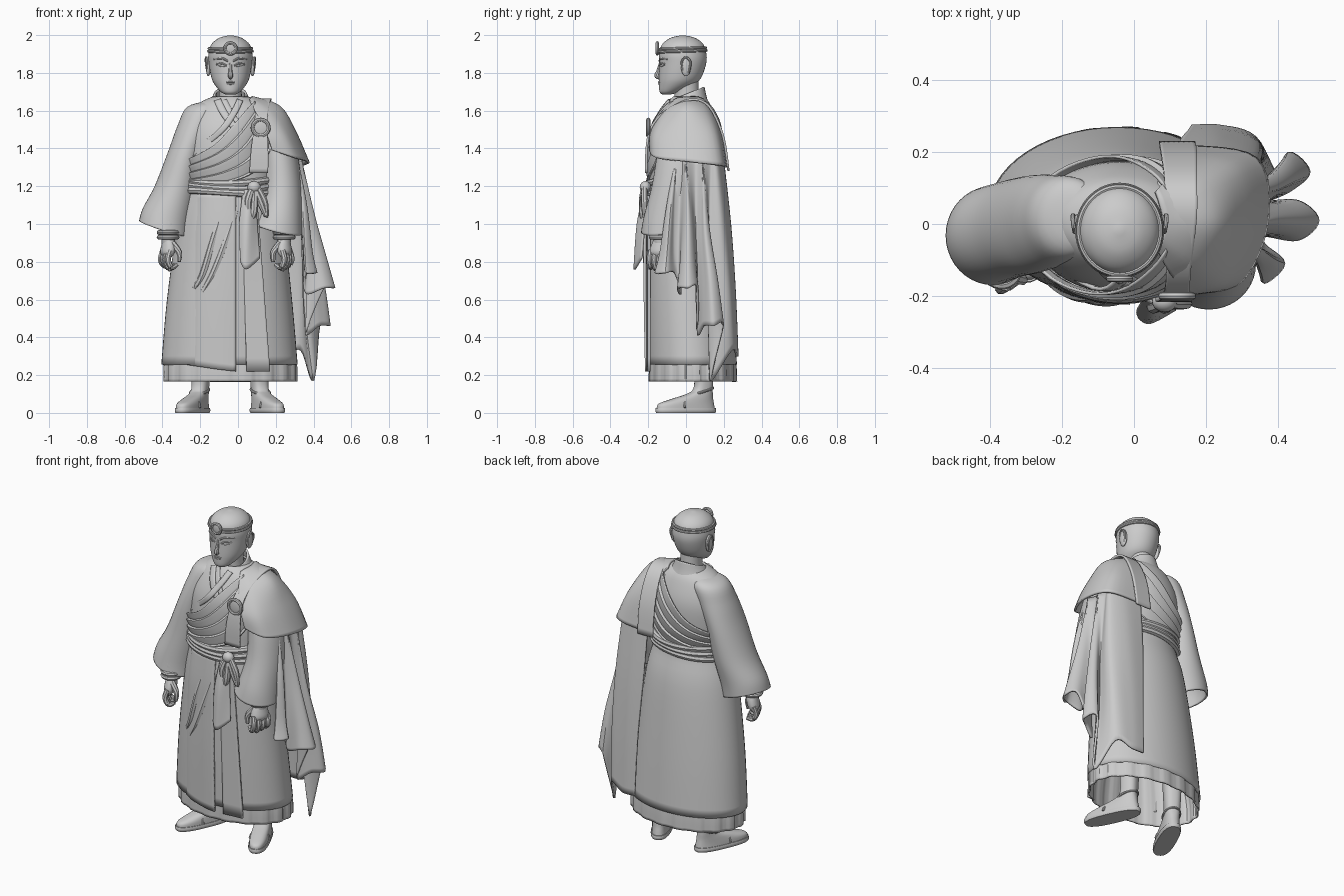
import bpy, math
from math import sin, cos, pi, sqrt, radians
from mathutils import Vector, Matrix

def spline(pts, n=6, closed=False):
    """Catmull-Rom resampling of tuples of any length"""
    out, N = [], len(pts)
    at = (lambda i: pts[i % N]) if closed else (lambda i: pts[max(0, min(N - 1, i))])
    for i in range(N if closed else N - 1):
        for t in [k / n for k in range(n)]:
            out.append(tuple(.5 * (2 * b + (c - a) * t + (2 * a - 5 * b + 4 * c - d) * t * t + (3 * b - a - 3 * c + d) * t ** 3)
                             for a, b, c, d in zip(at(i - 1), at(i), at(i + 1), at(i + 2))))
    return out if closed else out + [tuple(pts[-1])]

def finish(ob, name):
    ob.name = name
    bpy.ops.object.select_all(action='DESELECT')
    ob.select_set(True)
    bpy.context.view_layer.objects.active = ob
    bpy.ops.object.shade_smooth_by_angle(angle=radians(35))

def grid(name, rows, closed=False, loop=False, caps=False, thick=0, mat=Matrix()):
    """Skin rows of points; closed joins each row, loop joins last row to first"""
    m, n = len(rows), len(rows[0])
    faces = [(i * n + j, i * n + (j + 1) % n, (i + 1) % m * n + (j + 1) % n, (i + 1) % m * n + j)
             for i in range(m if loop else m - 1) for j in range(n if closed else n - 1)]
    if caps:
        faces += [tuple(range(n))[::-1], tuple(range((m - 1) * n, m * n))]
    me = bpy.data.meshes.new(name)
    me.from_pydata([mat @ Vector(p) for r in rows for p in r], [], faces)
    ob = bpy.data.objects.new(name, me)
    bpy.context.collection.objects.link(ob)
    if thick:
        s = ob.modifiers.new("thickness", 'SOLIDIFY')
        s.thickness, s.offset = thick, 0
    finish(ob, name)

def loft(name, secs, n=40, wave=lambda a: 1, **kw):
    """Stacked ellipses: x, y, z, rx, ry, tilt in x, tilt in y"""
    secs = spline([tuple(s) + (0,) * (7 - len(s)) for s in secs], 5)
    ang = [2 * pi * k / n for k in range(n)]
    grid(name, [[(x + rx * wave(a) * cos(a), y + ry * wave(a) * sin(a), z + tx * cos(a) + ty * sin(a))
                 for a in ang] for x, y, z, rx, ry, tx, ty in secs], closed=True, **kw)

def tube(name, pts, r, closed=False, dense=5, mat=Matrix()):
    """Round tube through points; r is one radius or one per point"""
    rad = r if isinstance(r, list) else [r] * len(pts)
    P, rows = spline([tuple(p) + (q,) for p, q in zip(pts, rad)], dense, closed), []
    N = len(P)
    for i, p in enumerate(P):
        a, b = (P[i - 1], P[(i + 1) % N]) if closed else (P[max(0, i - 1)], P[min(N - 1, i + 1)])
        t = (Vector(b[:3]) - Vector(a[:3])).normalized()
        u = t.cross(Vector((.13, .95, .3)) if abs(t.z) > .7 else Vector((0, 0, 1))).normalized()
        rows.append([Vector(p[:3]) + p[3] * (u * cos(k * pi / 4) + t.cross(u) * sin(k * pi / 4)) for k in range(8)])
    grid(name, rows, closed=True, loop=closed, caps=not closed, mat=mat)

def sheet(name, cols, n=6, thick=.012):
    """Cloth through columns of control points"""
    grid(name, [spline(r, n) for r in zip(*[spline(c, n) for c in cols])], thick=thick)

def section(secs, z):
    S = sorted(spline(secs, 6), key=lambda s: s[2])
    for a, b in zip(S, S[1:]):
        if z <= b[2]:
            t = max(0, (z - a[2]) / max(1e-6, b[2] - a[2]))
            return [p + (q - p) * t for p, q in zip(a, b)]
    return S[-1]

def on(secs, x, z, off=0, side=-1):
    """Point on the front (-1) or back (+1) of a loft"""
    cx, cy, _, rx, ry = section(secs, z)
    t = max(-.98, min(.98, (x - cx) / rx))
    return (cx + t * (rx + off), cy + side * (ry * sqrt(1 - t * t) + off), z)

def around(secs, height, off):
    """Closed path around a loft"""
    res = []
    for a in [k * pi / 12 for k in range(24)]:
        cx, cy, _, rx, ry = section(secs, height(a))
        res.append((cx + (rx + off) * cos(a), cy + (ry + off) * sin(a), height(a)))
    return res

def ball(name, loc, scale):
    bpy.ops.mesh.primitive_uv_sphere_add(segments=20, ring_count=12, location=loc)
    bpy.context.object.scale = scale
    finish(bpy.context.object, name)

def ring(name, loc, R, r):
    bpy.ops.mesh.primitive_torus_add(location=loc, rotation=(pi / 2, 0, 0), major_radius=R, minor_radius=r,
                                     major_segments=28, minor_segments=8)
    finish(bpy.context.object, name)
    ball(name + "_centre", loc, (R, r * .7, R))

def lapel(name, pts, width, off):
    """Flat band lying on the chest"""
    grid(name, [spline([on(BODY, x + width * k, z + abs(width) * .35 * k, off + .004 * k) for x, z in pts], 5)
                for k in (0, .33, .66, 1)], thick=.01)

# Main robe and pleated underskirt
BODY = [(-.04, .015, 1.67, .09, .08), (-.04, .01, 1.62, .18, .118), (-.04, 0, 1.5, .235, .165), (-.04, -.01, 1.35, .24, .175),
        (-.04, -.02, 1.2, .23, .168), (-.04, -.005, 1.0, .275, .2), (-.045, .015, .6, .325, .222), (-.045, .032, .255, .355, .232)]
loft("robe", BODY, 56, thick=.012)
loft("underskirt", [(-.04, .03, .6, .28, .19), (-.04, .035, .3, .34, .222), (-.04, .037, .165, .347, .228)],
     168, wave=lambda a: 1 + .012 * math.tanh(4 * sin(18 * a)), thick=.008)

# Head, face and neck
HEAD = [(-.04, -.105, 1.685, .025, .02), (-.04, -.085, 1.70, .052, .055), (-.04, -.048, 1.74, .085, .095),
        (-.04, -.03, 1.78, .102, .113), (-.04, -.017, 1.85, .114, .124), (-.04, -.017, 1.9, .116, .125),
        (-.04, -.017, 1.95, .102, .11), (-.04, -.017, 1.985, .06, .066), (-.04, -.017, 1.999, .008, .008)]
loft("head", HEAD, caps=True)
loft("neck", [(-.04, .01, 1.6, .07, .075), (-.04, .005, 1.68, .06, .065), (-.04, 0, 1.78, .062, .065)], 28)
tube("nose", [(-.04, -.134, 1.86), (-.04, -.147, 1.81), (-.04, -.154, 1.785), (-.04, -.138, 1.772)], [.007, .01, .014, .008])
for s, side in ((-1, "right"), (1, "left")):
    face = lambda dx, z: on(HEAD, -.04 + s * dx, z)
    tube(side + "_brow", [face(.014, 1.862), face(.045, 1.877), face(.088, 1.872)], [.005, .006, .003])
    tube(side + "_upper_eyelid", [face(.02, 1.84), face(.045, 1.85), face(.075, 1.848)], [.003, .005, .003])
    tube(side + "_lower_eyelid", [face(.022, 1.838), face(.045, 1.834), face(.072, 1.843)], .003)
    ex = -.04 + s * .117
    ball(side + "_ear", (ex, 0, 1.835), (.014, .027, .053))
    tube(side + "_ear_rim", [(ex + s * .004, -.016, 1.81), (ex + s * .008, -.022, 1.86), (ex + s * .012, 0, 1.882),
                             (ex + s * .013, .024, 1.855), (ex + s * .004, .012, 1.8)], .006)
for nm, z, w in (("upper_lip", 1.752, .026), ("lower_lip", 1.742, .02)):
    tube(nm, [on(HEAD, -.04 + d * w, z - abs(d) * .002) for d in (-1, 0, 1)], [.002, .005, .002])
for nm, dz in (("upper", .007), ("lower", -.007)):
    tube("headband_" + nm, around(HEAD, lambda a: 1.922 + dz + .004 * sin(a), .002), .008, True, 3)
ring("headband_medallion", (-.04, -.152, 1.93), .029, .009)

# Collar and crossed lapels
loft("standing_collar", [(-.04, .012, 1.61, .135, .112), (-.04, .012, 1.655, .1, .092, 0, .015),
                         (-.04, .012, 1.69, .08, .08, 0, .035)], thick=.012)
lapel("right_lapel", [(-.12, 1.65), (-.09, 1.58), (-.03, 1.5), (.06, 1.42)], .035, .01)
lapel("inner_lapel", [(-.09, 1.65), (-.06, 1.59), (-.02, 1.53)], .03, .006)
lapel("left_lapel", [(.02, 1.65), (-.01, 1.58), (-.08, 1.48), (-.25, 1.34)], -.03, .014)

# Diagonal pleated drape, front and back
top = spline([(.07, 1.65), (-.03, 1.52), (-.13, 1.41), (-.29, 1.32)], 8)
low = spline([(.2, 1.5), (.1, 1.3), (-.06, 1.22), (-.29, 1.19)], 8)
for side, nm in ((-1, "front"), (1, "back")):
    grid(nm + "_chest_drape", [[on(BODY, a[0] + (b[0] - a[0]) * u, a[1] + (b[1] - a[1]) * u, .01 + .012 * (1 - (u * 4) % 1), side)
                                for a, b in zip(top, low)] for u in [k / 32 for k in range(33)]], thick=.008)

# Waist sash with knot
for k, z in enumerate((1.178, 1.205, 1.232)):
    tube("sash_cord_%d" % k, around(BODY, lambda a: z + .008 * sin(2 * a + k) + .012 * sin(a), .012), .02, True, 3)
ball("sash_knot", (.085, -.215, 1.195), (.035, .03, .032))
tube("sash_loop_left", [(.08, -.22, 1.2), (.055, -.23, 1.12), (.065, -.23, 1.03), (.085, -.23, 1.07), (.09, -.22, 1.19)],
     [.015, .02, .01, .02, .015])
tube("sash_loop_right", [(.1, -.22, 1.2), (.14, -.22, 1.12), (.15, -.22, 1.04), (.125, -.22, 1.1), (.09, -.22, 1.19)],
     [.015, .018, .01, .018, .015])
sheet("sash_tail", [[(.03, -.2, 1.18), (.01, -.235, 1.0), (.015, -.258, .8)], [(.06, -.215, 1.18), (.05, -.255, 1.0), (.045, -.272, .76)],
                    [(.09, -.21, 1.18), (.1, -.22, 1.0), (.115, -.235, .82)]])

# Skirt overlap, hanging front panel and folds
sheet("skirt_overlap", [[on(BODY, x, 1.17 + (h - 1.17) * v, o) for v in (0, .2, .4, .6, .8, 1)]
                        for x, h, o in ((-.012, .22, .012), (-.1, .23, .01), (-.2, .245, .004), (-.28, .255, -.012))], 4)
sheet("front_panel", [[(x0 + (x1 - x0) * v, -.203 + .004 * k, 1.15 - .93 * v) for v in (0, .3, .6, 1)]
                      for k, (x0, x1) in enumerate(((.02, .045), (.06, .11), (.1, .17)))], 4, .016)
for k in range(2):
    path = spline([(.01 - k * .07, 1.15), (-.05 - k * .07, .95), (-.14 - k * .05, .72), (-.26, .54 + k * .1)], 4)
    tube("skirt_fold_%d" % k, [on(BODY, x, z, .004 - .03 * (i / 6 - 1) ** 2) for i, (x, z) in enumerate(path)], .02, dense=2)

# Sleeves
loft("right_sleeve", [(-.14, .02, 1.645, .02, .04), (-.175, .02, 1.615, .09, .1), (-.22, .01, 1.52, .094, .12), (-.275, 0, 1.38, .09, .13),
                      (-.325, -.01, 1.2, .11, .13), (-.377, -.025, 1.05, .122, .13, -.03, .01),
                      (-.392, -.032, .975, .126, .132, -.04, .012)], thick=.012)
loft("left_sleeve", [(.06, .02, 1.635, .02, .04), (.1, .02, 1.61, .085, .1), (.165, .01, 1.52, .088, .125), (.215, -.015, 1.38, .092, .13),
                     (.232, -.05, 1.2, .098, .125), (.222, -.095, 1.05, .11, .122, -.015, .01),
                     (.208, -.112, .975, .125, .12, -.03, .02)], thick=.012)

# Forearms, wrist cords and loosely curled hands
circle = [i * pi / 6 for i in range(12)]
for s, side, x, y in ((-1, "right", -.37, -.12), (1, "left", .245, -.135)):
    M = Matrix.Translation((x, y, 0)) @ Matrix.Rotation(s * radians(-25), 4, 'Z')
    loft(side + "_forearm", [(0, .02, 1.08, .045, .045), (0, 0, 1.0, .044, .044), (0, 0, .9, .034, .036)], 20, mat=M)
    for k in range(2):
        tube(side + "_wrist_cord_%d" % k, [(.047 * cos(a), .05 * sin(a), .955 - k * .025) for a in circle], .013, True, 2, M)
    loft(side + "_palm", [(0, 0, .93, .025, .03), (0, -.003, .89, .034, .048), (s * .006, -.005, .85, .034, .055),
                          (s * .01, -.005, .82, .015, .04)], 20, caps=True, mat=M)
    for k in range(4):
        fy = -.05 + .03 * k
        tube(side + "_finger_%d" % k, [(s * .013, fy, .86), (s * .026, fy - .004, .81), (s * .004, fy - .006, .762 + .008 * abs(k - 1)),
                                       (-s * .028, fy - .004, .785)], [.015, .016, .014, .01], dense=4, mat=M)
    tube(side + "_thumb", [(-s * .01, -.03, .9), (-s * .038, -.055, .85), (-s * .036, -.06, .8)], [.018, .016, .01], mat=M)

# Short shoulder cape
sheet("shoulder_cape", [[(.06, -.06, 1.655), (.1, -.135, 1.58), (.15, -.185, 1.48), (.18, -.19, 1.39)],
                        [(.07, -.04, 1.665), (.17, -.1, 1.595), (.25, -.15, 1.47), (.3, -.155, 1.35)],
                        [(.08, .01, 1.67), (.22, 0, 1.62), (.3, 0, 1.49), (.37, .01, 1.33)],
                        [(.07, .06, 1.67), (.19, .1, 1.605), (.28, .15, 1.47), (.34, .18, 1.31)],
                        [(.06, .09, 1.66), (.12, .155, 1.57), (.14, .19, 1.46), (.15, .215, 1.3)]])

# Strap over the shoulder with its ring
sheet("shoulder_strap", [[(x + d * w, y, z) for x, y, z, w in (
    (.11, -.21, 1.27, .05), (.115, -.208, 1.4, .045), (.12, -.185, 1.51, .035), (.125, -.11, 1.595, .035), (.13, .02, 1.658, .045),
    (.13, .12, 1.625, .045), (.125, .195, 1.47, .05), (.12, .225, 1.28, .05))] for d in (-1, 0, 1)], 4)
ring("strap_ring", (.12, -.2, 1.51), .042, .011)

# Long side drape: fold edges from the front round to the back, crests widened into rounded lobes
columns = []
for i, c in enumerate(([(.28, -.08, 1.35), (.32, -.07, 1.1), (.35, -.1, .93), (.36, -.1, .8)],
                       [(.31, -.05, 1.35), (.36, -.08, 1.1), (.39, -.1, .85), (.415, -.11, .74)],
                       [(.31, -.02, 1.35), (.34, -.03, 1.05), (.36, -.03, .8), (.36, -.03, .63)],
                       [(.33, 0, 1.35), (.4, .01, 1.05), (.47, .01, .8), (.51, .01, .66)],
                       [(.31, .05, 1.35), (.35, .05, 1.0), (.37, .06, .7), (.36, .06, .42)],
                       [(.33, .09, 1.35), (.39, .1, 1.0), (.45, .13, .7), (.485, .145, .46)],
                       [(.31, .13, 1.35), (.34, .12, .95), (.355, .12, .55), (.4, .13, .17)],
                       [(.31, .16, 1.35), (.34, .19, 1.0), (.345, .22, .65), (.335, .24, .33)],
                       [(.23, .19, 1.35), (.24, .23, 1.0), (.24, .255, .65), (.24, .27, .3)],
                       [(.12, .195, 1.35), (.13, .23, 1.0), (.15, .255, .65), (.16, .27, .3)])):
    for d in ((-1, 0, 1) if i in (1, 3, 5) else (0,)):
        columns.append([(x - .018 * abs(d) * k, y + d * .017 * k, z) for k, (x, y, z) in enumerate(c)])
sheet("long_drape", columns)

# Legs and sandals, splayed outwards
blunt = lambda a: (abs(cos(a)) ** 2.6 + abs(sin(a)) ** 2.6) ** (-1 / 2.6)
for s, side, x in ((-1, "right", -.2), (1, "left", .115)):
    M = Matrix.Translation((x, .09, 0)) @ Matrix.Rotation(s * radians(24), 4, 'Z')
    loft(side + "_sole", [(0, -.1, 0, .054, .168), (0, -.1, .012, .058, .172), (0, -.1, .026, .056, .17)], 32, blunt, caps=True, mat=M)
    loft(side + "_foot", [(0, -.1, .022, .053, .165), (0, -.097, .048, .051, .157), (0, -.065, .072, .048, .12), (0, -.02, .1, .044, .072),
                          (0, 0, .13, .043, .05), (0, .005, .22, .048, .05), (0, 0, .5, .06, .06)], 32, blunt, mat=M)
    tube(side + "_ankle_strap", [(.047 * cos(a), -.008 + .062 * sin(a), .115 + .018 * sin(a)) for a in circle], .007, True, 2, M)
    tube(side + "_toe_strap", [(-.056, -.13, .028), (-.042, -.125, .06), (0, -.12, .07), (.042, -.125, .06), (.056, -.13, .028)], .007, mat=M)
